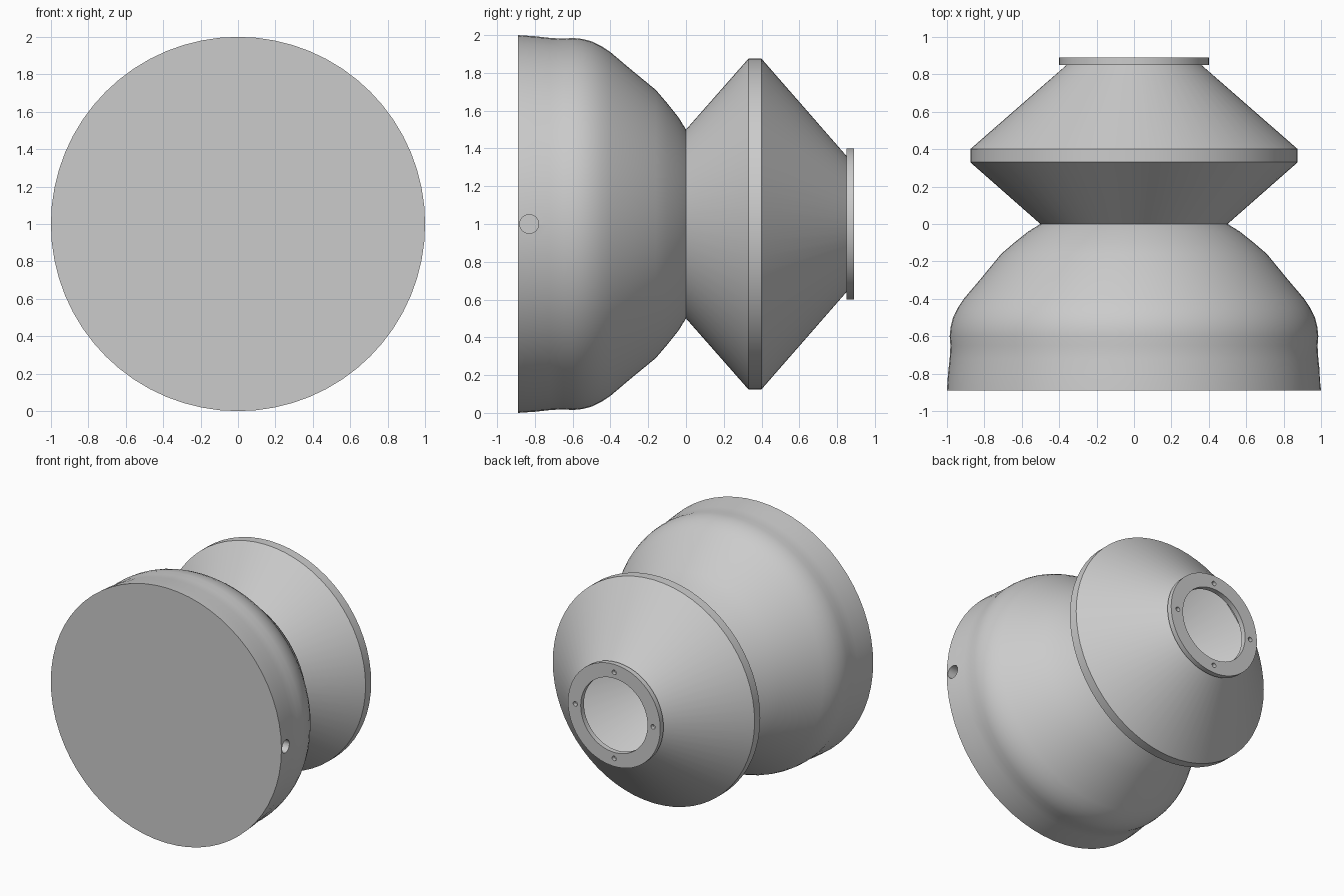
import bpy, bmesh
from math import pi, radians, sin, cos
from mathutils import Vector, Matrix

SIDES = 64
CENTRE_Z = 1.0

if "Cube" in bpy.data.objects:
    bpy.data.objects.remove(bpy.data.objects["Cube"], do_unlink=True)

grey = bpy.data.materials.new("plain_grey")
grey.use_nodes = True
grey.diffuse_color = (0.6, 0.6, 0.6, 1)
grey.node_tree.nodes["Principled BSDF"].inputs["Base Color"].default_value = (0.6, 0.6, 0.6, 1)


def finish(name, bm):
    bmesh.ops.recalc_face_normals(bm, faces=bm.faces)
    mesh = bpy.data.meshes.new(name)
    bm.to_mesh(mesh)
    bm.free()
    mesh.materials.append(grey)
    obj = bpy.data.objects.new(name, mesh)
    bpy.context.collection.objects.link(obj)
    return obj


def lathe(name, profile, closed=False):
    """Revolve (y, radius) points around the horizontal y axis."""
    bm = bmesh.new()
    verts = [bm.verts.new((r, y, CENTRE_Z)) for y, r in profile]
    edges = [bm.edges.new(pair) for pair in zip(verts, verts[1:])]
    if closed:
        edges.append(bm.edges.new((verts[-1], verts[0])))
    bmesh.ops.spin(bm, geom=verts + edges, cent=(0, 0, CENTRE_Z),
                   axis=(0, 1, 0), angle=2 * pi, steps=SIDES)
    bmesh.ops.remove_doubles(bm, verts=bm.verts, dist=0.0005)
    return finish(name, bm)


def drill(target, centres, axis, radius, depth):
    """Cut round holes of a given depth to both sides of each centre."""
    bm = bmesh.new()
    turn = Vector(axis).to_track_quat('Z', 'Y').to_matrix().to_4x4()
    for c in centres:
        bmesh.ops.create_cone(bm, cap_ends=True, segments=24, radius1=radius,
                              radius2=radius, depth=2 * depth,
                              matrix=Matrix.Translation(c) @ turn)
    cutter = finish("hole_cutter", bm)
    cutter.hide_render = True
    mod = target.modifiers.new("holes", 'BOOLEAN')
    mod.operation = 'DIFFERENCE'
    mod.solver = 'EXACT'
    mod.object = cutter
    bpy.context.view_layer.objects.active = target
    bpy.ops.object.modifier_apply(modifier=mod.name)
    bpy.data.objects.remove(cutter, do_unlink=True)


# Broad front bell with a flat face and a slightly pinched rim
bell = lathe("front_bell", [
    (-0.89, 0), (-0.89, 1.0), (-0.8, 0.994), (-0.72, 0.985), (-0.65, 0.981),
    (-0.6, 0.985), (-0.55, 0.98), (-0.5, 0.967), (-0.45, 0.943), (-0.4, 0.91),
    (-0.3, 0.825), (-0.16, 0.71), (-0.1, 0.64), (-0.04, 0.565), (0, 0.5), (0, 0)])

# Hollow double cone with a narrow flat band at its widest point
cone = lathe("rear_double_cone", [
    (0, 0.5), (0.33, 0.875), (0.4, 0.875), (0.85, 0.36),
    (0.85, 0.345), (0.395, 0.862), (0.335, 0.862), (0, 0.485)], closed=True)

# Mounting flange around the rear opening
flange = lathe("rear_flange", [
    (0.85, 0.29), (0.85, 0.4), (0.89, 0.4), (0.89, 0.29)], closed=True)

# Side hole in the bell and four screw holes in the flange
drill(bell, [Vector((1, -0.83, CENTRE_Z))], (1, 0, 0), 0.05, 0.08)
screws = [Vector((0.337 * cos(a), 0.89, CENTRE_Z + 0.337 * sin(a)))
          for a in (i * pi / 2 for i in range(4))]
drill(flange, screws, (0, 1, 0), 0.018, 0.03)

# Smooth curved walls, crisp rims
for obj in (bell, cone, flange):
    bpy.ops.object.select_all(action='DESELECT')
    obj.select_set(True)
    bpy.context.view_layer.objects.active = obj
    bpy.ops.object.shade_smooth_by_angle(angle=radians(30))
